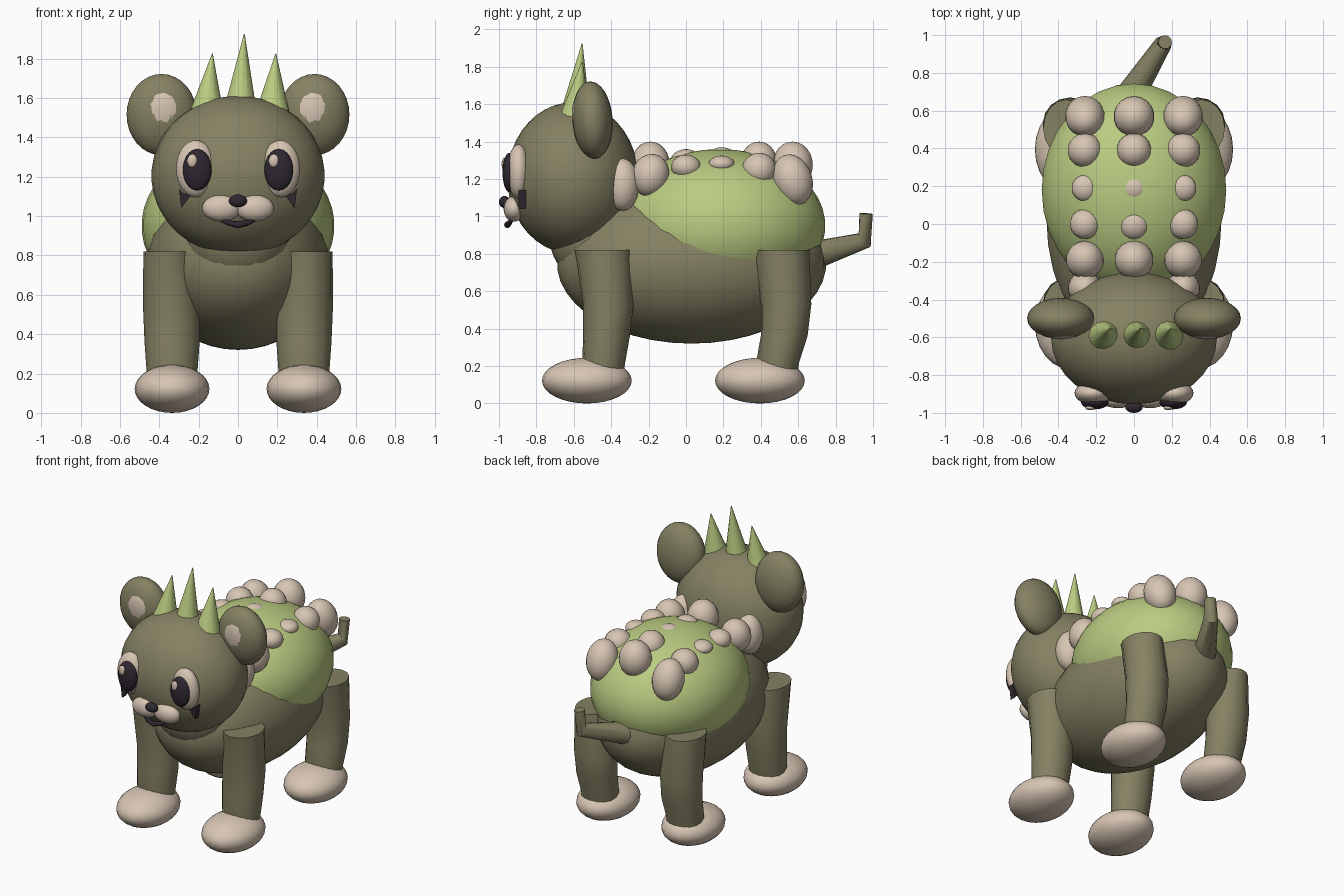
import bpy, bmesh, math
from mathutils import Vector, Matrix

if "Cube" in bpy.data.objects:
    bpy.data.objects.remove(bpy.data.objects["Cube"])


def material(name, rgb):
    m = bpy.data.materials.new(name)
    m.diffuse_color = (*rgb, 1)
    m.use_nodes = True
    m.node_tree.nodes["Principled BSDF"].inputs["Base Color"].default_value = m.diffuse_color
    return m


OLIVE = material("olive_fur", (0.235, 0.22, 0.125))
GREEN = material("light_green", (0.49, 0.60, 0.22))
CREAM = material("cream", (0.68, 0.56, 0.45))
DARK = material("near_black", (0.028, 0.02, 0.03))


def finish(name, bm, mat, angle=50):
    bmesh.ops.recalc_face_normals(bm, faces=bm.faces)
    me = bpy.data.meshes.new(name)
    bm.to_mesh(me)
    bm.free()
    me.materials.append(mat)
    ob = bpy.data.objects.new(name, me)
    bpy.context.collection.objects.link(ob)
    bpy.ops.object.select_all(action='DESELECT')
    ob.select_set(True)
    bpy.context.view_layer.objects.active = ob
    bpy.ops.object.shade_smooth_by_angle(angle=math.radians(angle))
    return ob


def ellipsoid(name, loc, radii, mat, tilt=0, seg=24):
    """Squashed sphere; tilt turns it about the x axis, in degrees."""
    bm = bmesh.new()
    m = (Matrix.Translation(loc) @ Matrix.Rotation(math.radians(tilt), 4, 'X')
         @ Matrix.Diagonal((*radii, 1)))
    bmesh.ops.create_uvsphere(bm, u_segments=seg, v_segments=seg * 2 // 3, radius=1, matrix=m)
    return finish(name, bm, mat)


def loft(name, rings, mat, seg=16):
    """Skin a capped tube through rings of (centre, axis_u, axis_v)."""
    bm = bmesh.new()
    loops = []
    for c, u, v in rings:
        loops.append([bm.verts.new(Vector(c) + Vector(u) * math.cos(a) + Vector(v) * math.sin(a))
                      for a in (math.tau * i / seg for i in range(seg))])
    for a, b in zip(loops, loops[1:]):
        for i in range(seg):
            j = (i + 1) % seg
            bm.faces.new((a[i], a[j], b[j], b[i]))
    bm.faces.new(loops[0])
    bm.faces.new(loops[-1])
    return finish(name, bm, mat)


def tube(name, points, radii, mat, seg=12):
    """Round tube along points, mitred at its bends."""
    pts = [Vector(p) for p in points]
    rings = []
    for i, p in enumerate(pts):
        d = (pts[min(i + 1, len(pts) - 1)] - pts[max(i - 1, 0)]).normalized()
        side = Vector((0.8, -0.6, 0))
        u = (side - d * side.dot(d)).normalized()
        rings.append((p, u * radii[i], d.cross(u) * radii[i]))
    return loft(name, rings, mat, seg)


# Body, neck, shell and head
ellipsoid("body", (0, 0.03, 0.75), (0.465, 0.72, 0.43), OLIVE, seg=32)
ellipsoid("neck", (0, -0.45, 0.89), (0.27, 0.28, 0.27), OLIVE)
ellipsoid("back_shell", (0, 0.18, 0.95), (0.49, 0.565, 0.41), GREEN, seg=32)
ellipsoid("head", (0, -0.605, 1.205), (0.44, 0.35, 0.405), OLIVE, seg=32)

# Rows of bumps: y, centre column (z, r, rz), side columns (z, r, rz), side tilt
BUMPS = [
    (0.57, (1.275, 0.108, 0.125), (1.195, 0.105, 0.14), 18),
    (0.39, (1.305, 0.092, 0.095), (1.25, 0.092, 0.09), 35),
    (0.19, (1.31, 0.077, 0.06), (1.28, 0.07, 0.045), 0),
    (0.0, (1.29, 0.085, 0.07), (1.265, 0.08, 0.065), 0),
    (-0.19, (1.28, 0.103, 0.12), (1.22, 0.1, 0.115), -15),
    (-0.34, (1.19, 0.09, 0.13), (1.17, 0.09, 0.14), 0),
]
for y, (zc, rc, hc), (zs, rs, hs), tilt in BUMPS:
    ellipsoid("bump_centre", (0, y, zc), (rc, rc, hc), CREAM, seg=18)
    for s in (-1, 1):
        ellipsoid("bump_side", (0.26 * s, y, zs), (rs, rs, hs), CREAM, tilt, 18)

for s in (-1, 1):
    # Ears
    ellipsoid("ear", (0.388 * s, -0.5, 1.515), (0.178, 0.108, 0.207), OLIVE, 4)
    ellipsoid("inner_ear", (0.385 * s, -0.565, 1.525), (0.102, 0.045, 0.122), CREAM, 4)

    # Eyes, with glints on the same side of both pupils
    ellipsoid("eye", (0.215 * s, -0.895, 1.24), (0.1, 0.062, 0.145), CREAM)
    ellipsoid("pupil", (0.207 * s, -0.945, 1.235), (0.073, 0.036, 0.105), DARK)
    ellipsoid("eye_glint", (0.207 * s - 0.025, -0.972, 1.28), (0.026, 0.014, 0.035), CREAM, seg=12)

    # Pointed lash below the eye
    bm = bmesh.new()
    outline = [(0.24, 1.105), (0.272, 1.112), (0.3, 1.14), (0.288, 1.04)]
    lash = bm.faces.new([bm.verts.new((x * s, -0.895, z)) for x, z in outline])
    ext = bmesh.ops.extrude_face_region(bm, geom=[lash])
    bmesh.ops.translate(bm, vec=(0, 0.04, 0),
                        verts=[g for g in ext["geom"] if isinstance(g, bmesh.types.BMVert)])
    finish("lash", bm, DARK, 20)

    # Muzzle
    ellipsoid("muzzle", (0.085 * s, -0.92, 1.04), (0.097, 0.055, 0.068), CREAM)

    # Legs and feet
    for part, dy, lean in (("front", 0, 0), ("back", 0.95, -0.02)):
        rings = []
        for z, cx, rx, cy, ry in ((0.12, 0.335, 0.12, -0.44, 0.1), (0.22, 0.335, 0.13, -0.44, 0.115),
                                  (0.36, 0.335, 0.14, -0.425, 0.125), (0.53, 0.338, 0.144, -0.415, 0.135),
                                  (0.82, 0.358, 0.123, -0.443, 0.152)):
            rings.append(((cx * s, cy + dy + (lean if z < 0.3 else 0), z), (rx, 0, 0), (0, ry, 0)))
        loft(part + "_leg", rings, OLIVE)
        ellipsoid(part + "_foot", (0.335 * s, -0.53 + dy * 0.974, 0.122), (0.19, 0.24, 0.122), CREAM)

# Nose and mouth
ellipsoid("nose", (0, -0.97, 1.077), (0.046, 0.03, 0.032), DARK)
tube("mouth", [(-0.1, -0.925, 0.982), (-0.05, -0.945, 0.966), (0, -0.955, 0.955),
               (0.05, -0.945, 0.966), (0.1, -0.925, 0.982)],
     [0.004, 0.015, 0.018, 0.015, 0.004], DARK, 8)

# Head spikes
for bx, tx, top, r in ((-0.16, -0.13, 1.825, 0.085), (0.01, 0.032, 1.925, 0.085), (0.175, 0.192, 1.825, 0.085)):
    loft("head_spike", [((bx, -0.595, 1.53), (r, 0, 0), (0, r, 0)),
                        ((tx, -0.555, top), (0.002, 0, 0), (0, 0.002, 0))], GREEN, 12)

# Tail
tube("tail", [(-0.02, 0.68, 0.79), (0.155, 0.955, 0.872), (0.165, 0.963, 1.015)],
     [0.078, 0.047, 0.036], OLIVE)
